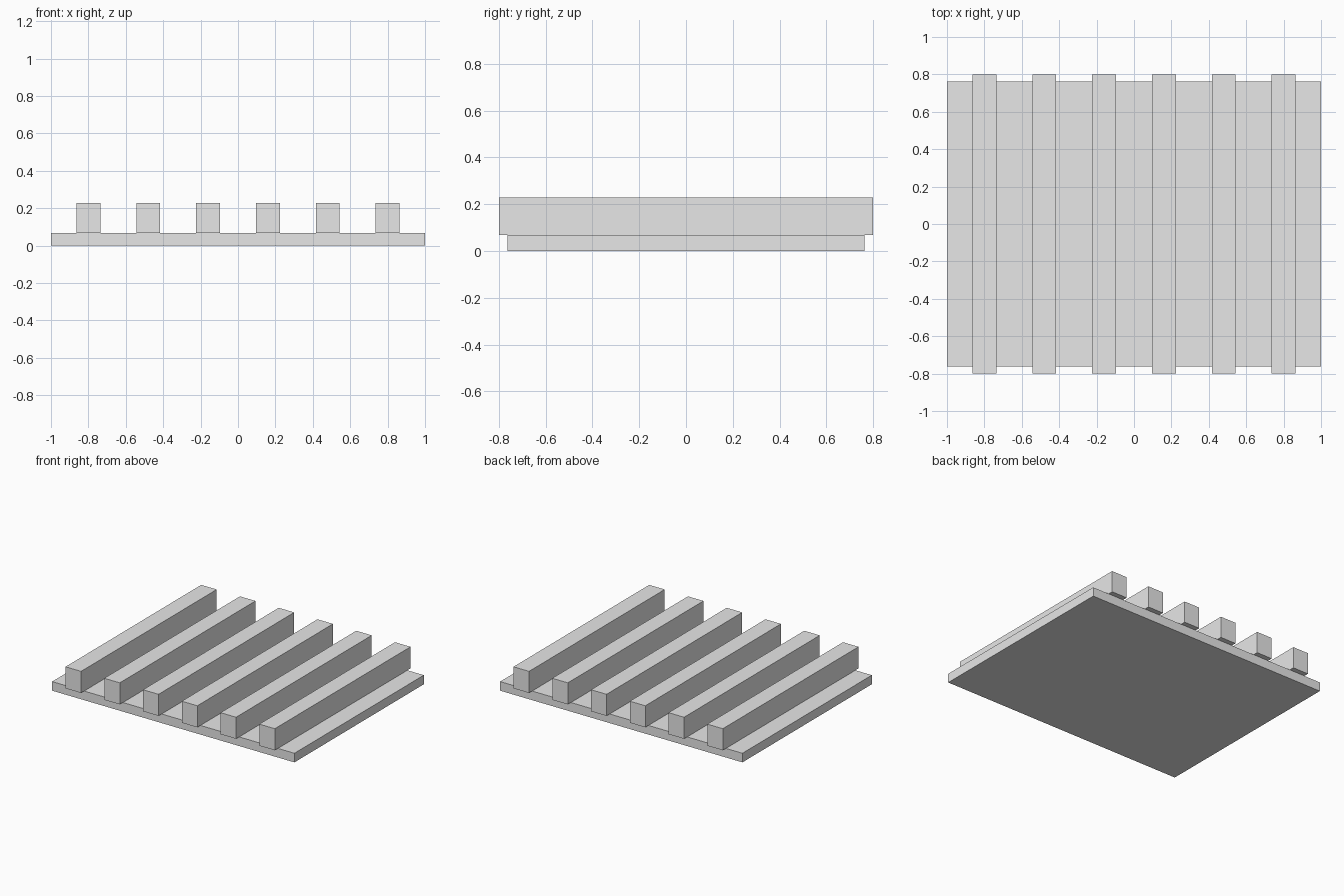
import bpy

# Remove the default cube
default = bpy.data.objects.get("Cube")
if default:
    bpy.data.objects.remove(default, do_unlink=True)

# One plain grey
grey = bpy.data.materials.new("light grey")
grey.use_nodes = True
colour = (0.8, 0.8, 0.8, 1.0)
grey.diffuse_color = colour
grey.node_tree.nodes["Principled BSDF"].inputs["Base Color"].default_value = colour


def box(name, x, width, depth, bottom, top):
    """Sharp-edged box centred on y = 0."""
    bpy.ops.mesh.primitive_cube_add(size=1, location=(x, 0, (bottom + top) / 2))
    obj = bpy.context.object
    obj.name = name
    obj.scale = (width, depth, top - bottom)
    bpy.ops.object.transform_apply(location=False, rotation=False, scale=True)
    obj.data.materials.append(grey)
    return obj


BASE_TOP = 0.068
BAR_TOP = 0.229
BAR_COUNT = 6
SPACING = 0.32

# Flat base panel
box("base_panel", 0, 2.0, 1.526, 0, BASE_TOP)

# Evenly spaced bars, slightly overhanging the panel front and back
for i in range(BAR_COUNT):
    x = (i - (BAR_COUNT - 1) / 2) * SPACING
    box(f"bar_{i + 1}", x, 0.128, 1.6, BASE_TOP, BAR_TOP)
